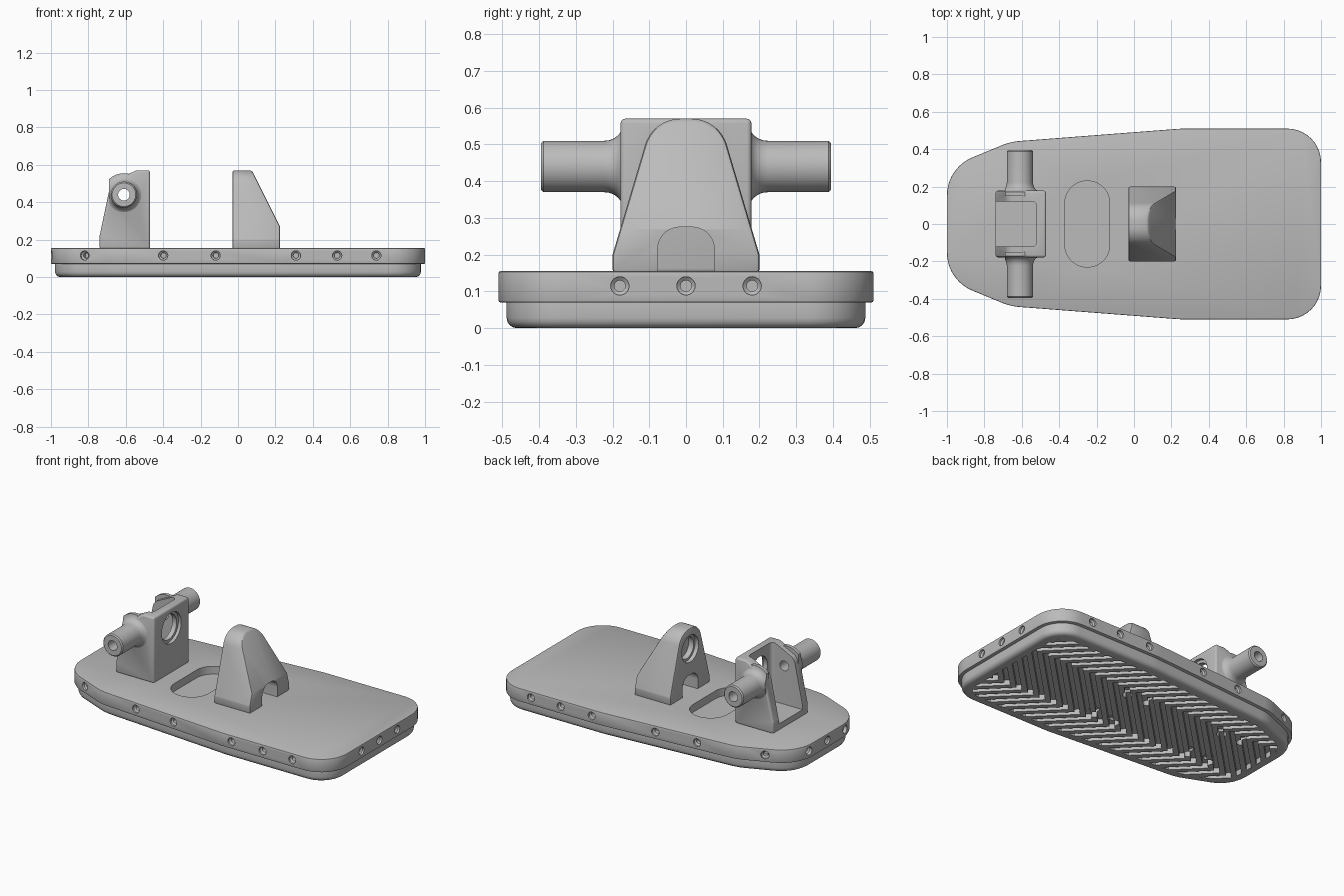
import bpy, bmesh, math
from mathutils import Vector

if "Cube" in bpy.data.objects:
    bpy.data.objects.remove(bpy.data.objects["Cube"], do_unlink=True)

GREY = (0.5, 0.5, 0.5, 1)
mat = bpy.data.materials.new("plain grey")
mat.use_nodes = True
mat.diffuse_color = GREY
mat.node_tree.nodes["Principled BSDF"].inputs["Base Color"].default_value = GREY


def rounded(corners, steps=10):
    """Round each (u, v, radius) corner of a polygon."""
    out = []
    for i, (u, v, r) in enumerate(corners):
        p = Vector((u, v))
        if r == 0:
            out.append(p)
            continue
        a = (Vector(corners[i - 1][:2]) - p).normalized()
        b = (Vector(corners[(i + 1) % len(corners)][:2]) - p).normalized()
        half = a.angle(b) / 2
        centre = p + (a + b).normalized() * r / math.sin(half)
        start = p + a * r / math.tan(half) - centre
        end = p + b * r / math.tan(half) - centre
        turn = math.atan2(start.x * end.y - start.y * end.x, start.dot(end))
        for k in range(steps + 1):
            t = turn * k / steps
            out.append(centre + Vector((start.x * math.cos(t) - start.y * math.sin(t),
                                        start.x * math.sin(t) + start.y * math.cos(t))))
    return out


def inset(pts, d):
    """Shrink an anticlockwise outline by d."""
    out = []
    for i, p in enumerate(pts):
        e = (p - pts[i - 1]).normalized() + (pts[(i + 1) % len(pts)] - p).normalized()
        e.normalize()
        out.append(p + Vector((-e.y, e.x)) * d)
    return out


def finish(name, bm):
    bmesh.ops.recalc_face_normals(bm, faces=bm.faces)
    me = bpy.data.meshes.new(name)
    bm.to_mesh(me)
    bm.free()
    me.materials.append(mat)
    ob = bpy.data.objects.new(name, me)
    bpy.context.collection.objects.link(ob)
    return ob


def add_prism(bm, pts, axis, lo, hi):
    place = {"x": lambda u, v, w: (w, u, v), "y": lambda u, v, w: (u, w, v),
             "z": lambda u, v, w: (u, v, w)}[axis]
    rings = [[bm.verts.new(place(p[0], p[1], w)) for p in pts] for w in (lo, hi)]
    n = len(pts)
    for ring in rings:
        bm.faces.new(ring)
    for i in range(n):
        j = (i + 1) % n
        bm.faces.new((rings[0][i], rings[0][j], rings[1][j], rings[1][i]))


def prism(name, pts, axis, lo, hi):
    bm = bmesh.new()
    add_prism(bm, pts, axis, lo, hi)
    return finish(name, bm)


def turned(name, profile, origin, direction, segments=40):
    """Closed solid of revolution from (radius, distance) points."""
    bm = bmesh.new()
    q = Vector(direction).to_track_quat("Z", "Y")
    rings = []
    for r, d in profile:
        rings.append([bm.verts.new(Vector(origin) + q @ Vector((
            r * math.cos(math.tau * k / segments), r * math.sin(math.tau * k / segments), d)))
            for k in range(segments)])
    for a, b in zip(rings, rings[1:]):
        for k in range(segments):
            j = (k + 1) % segments
            bm.faces.new((a[k], a[j], b[j], b[k]))
    bm.faces.new(rings[0])
    bm.faces.new(rings[-1])
    return finish(name, bm)


def apply(ob, mod):
    bpy.context.view_layer.objects.active = ob
    bpy.ops.object.modifier_apply(modifier=mod.name)


def boolean(ob, tool, op="DIFFERENCE"):
    mod = ob.modifiers.new("cut", "BOOLEAN")
    mod.operation, mod.solver, mod.object = op, "EXACT", tool
    apply(ob, mod)
    bpy.data.objects.remove(tool, do_unlink=True)


def bevel(ob, width, segments=3):
    mod = ob.modifiers.new("round", "BEVEL")
    mod.width, mod.segments, mod.limit_method = width, segments, "ANGLE"
    mod.angle_limit = math.radians(32)
    apply(ob, mod)


def smooth(ob):
    bpy.ops.object.select_all(action="DESELECT")
    ob.select_set(True)
    bpy.context.view_layer.objects.active = ob
    bpy.ops.object.shade_smooth_by_angle(angle=math.radians(32))


# Base plate with a tapered, rounded outline
half = [(1, 0.51, 0.18), (0.25, 0.51, 0.8), (-0.66, 0.44, 0.3), (-1, 0.3, 0.22)]
outline = rounded([(x, -y, r) for x, y, r in half[::-1]] + half)
plate = prism("base_plate", outline, "z", 0.07, 0.155)
bevel(plate, 0.005, 2)
pocket = [(-0.13, -0.23), (-0.13, 0.23), (-0.37, 0.23), (-0.37, -0.23)]
boolean(plate, prism("pocket", rounded([(x, y, 0.118) for x, y in pocket]), "z", 0.105, 0.3))

# Screw holes around the rim
holes = [((1, y), (1, 0)) for y in (-0.18, 0, 0.18)]
holes += [((-0.99 if y else -1, y), (-1, y)) for y in (-0.18, 0, 0.18)]
for x in (-0.82, -0.4, -0.12, 0.31, 0.53, 0.74):
    for a, b in zip(outline, outline[1:]):
        if a.y < 0 and b.y < 0 and a.x <= x < b.x:
            y = a.y + (b.y - a.y) * (x - a.x) / (b.x - a.x)
            n = Vector((b.y - a.y, a.x - b.x)).normalized()
            holes += [((x, y), (n.x, n.y)), ((x, -y), (n.x, -n.y))]
for (x, y), (nx, ny) in holes:
    boolean(plate, turned("hole", [(0.015, -0.045), (0.015, -0.02), (0.025, -0.012), (0.025, 0.03)],
                          (x, y, 0.115), (nx, ny, 0), 20))
smooth(plate)

# Sole pad under the plate, with zigzag tread grooves and bolt holes
pad = prism("sole_pad", inset(outline, 0.022), "z", 0, 0.1)
bevel(pad, 0.028, 4)
bm = bmesh.new()
zigzag = [(0.1, -0.5), (-0.2, -0.2), (0.2, 0.2), (-0.1, 0.5)]
for i in range(-14, 15):
    x0 = i * 0.088
    strip = [(x + x0, y) for x, y in zigzag] + [(x + x0 + 0.042, y) for x, y in zigzag[::-1]]
    add_prism(bm, strip, "z", -0.05, 0.035)
grooves = finish("grooves", bm)
boolean(grooves, prism("tread_area", inset(outline, 0.085), "z", -0.1, 0.1), "INTERSECT")
boolean(pad, grooves)
for cx in (0.1, -0.61):
    for dx in (-0.075, 0.075):
        for dy in (-0.15, 0.15):
            boolean(pad, turned("bolt_hole", [(0.03, -0.05), (0.03, 0.05)],
                                (cx + dx, dy, 0), (0, 0, 1), 20))
smooth(pad)

# Upright post with a sloped face, an arch below and a round socket behind
post = prism("post", rounded([(-0.2, 0.15, 0), (0.2, 0.15, 0), (0.2, 0.2, 0.03), (0.1, 0.53, 0.1),
                              (0.06, 0.57, 0.04), (-0.06, 0.57, 0.04), (-0.1, 0.53, 0.1),
                              (-0.2, 0.2, 0.03)][:3] + [(0.09, 0.57, 0.1), (-0.09, 0.57, 0.1),
                              (-0.2, 0.2, 0.03)], 12), "x", -0.03, 0.225)
boolean(post, prism("slope", [(0.075, 0.57), (0.225, 0.27), (0.4, -0.08), (0.4, 0.8), (-0.04, 0.8)],
                    "y", -0.4, 0.4))
bevel(post, 0.01, 2)
arch = rounded([(-0.077, 0.1, 0), (0.077, 0.1, 0), (0.077, 0.275, 0.06), (-0.077, 0.275, 0.06)])
boolean(post, prism("arch", arch, "x", -0.2, 0.5))
boolean(post, turned("socket", [(0.085, -0.1), (0.085, 0.025), (0.07, 0.025), (0.07, 0.06)],
                     (-0.03, 0, 0.44), (1, 0, 0)))
smooth(post)

# Hollow bracket carrying the side shafts
side = rounded([(-0.74, 0.15, 0), (-0.47, 0.15, 0), (-0.47, 0.57, 0), (-0.545, 0.57, 0.03),
                (-0.68, 0.505, 0.06), (-0.74, 0.22, 0.03)])
bracket = prism("bracket", side, "y", -0.178, 0.178)
bevel(bracket, 0.012)

# Side shafts with flared roots, mirrored
flare = [(0.07 + 0.045 * (1 - math.sin(t * math.pi / 12)),
          0.172 + 0.05 * (1 - math.cos(t * math.pi / 12))) for t in range(7)]
for s in (-1, 1):
    shaft = turned("shaft", [(flare[0][0], 0.15)] + flare + [(0.07, 0.388), (0.063, 0.395)],
                   (-0.61, 0, 0.44), (0, s, 0))
    # keep the flare behind the bracket's sloping edge
    boolean(shaft, prism("trim", [(-0.69, 0.3), (-0.47, 0.3), (-0.47, 0.6), (-0.69, 0.6)],
                         "y", -0.5, 0.5), "INTERSECT")
    boolean(bracket, shaft, "UNION")

cavity = rounded([(-0.9, -0.12, 0), (-0.52, -0.12, 0.025), (-0.52, 0.12, 0.025), (-0.9, 0.12, 0)], 5)
boolean(bracket, prism("cavity", cavity, "z", 0.195, 0.8))
boolean(bracket, turned("bore", [(0.031, -0.6), (0.031, 0.6)], (-0.61, 0, 0.44), (0, 1, 0)))
boolean(bracket, turned("window", [(0.08, -0.1), (0.08, -0.02), (0.098, -0.02), (0.098, 0.1)],
                        (-0.47, 0, 0.44), (1, 0, 0)))
smooth(bracket)
